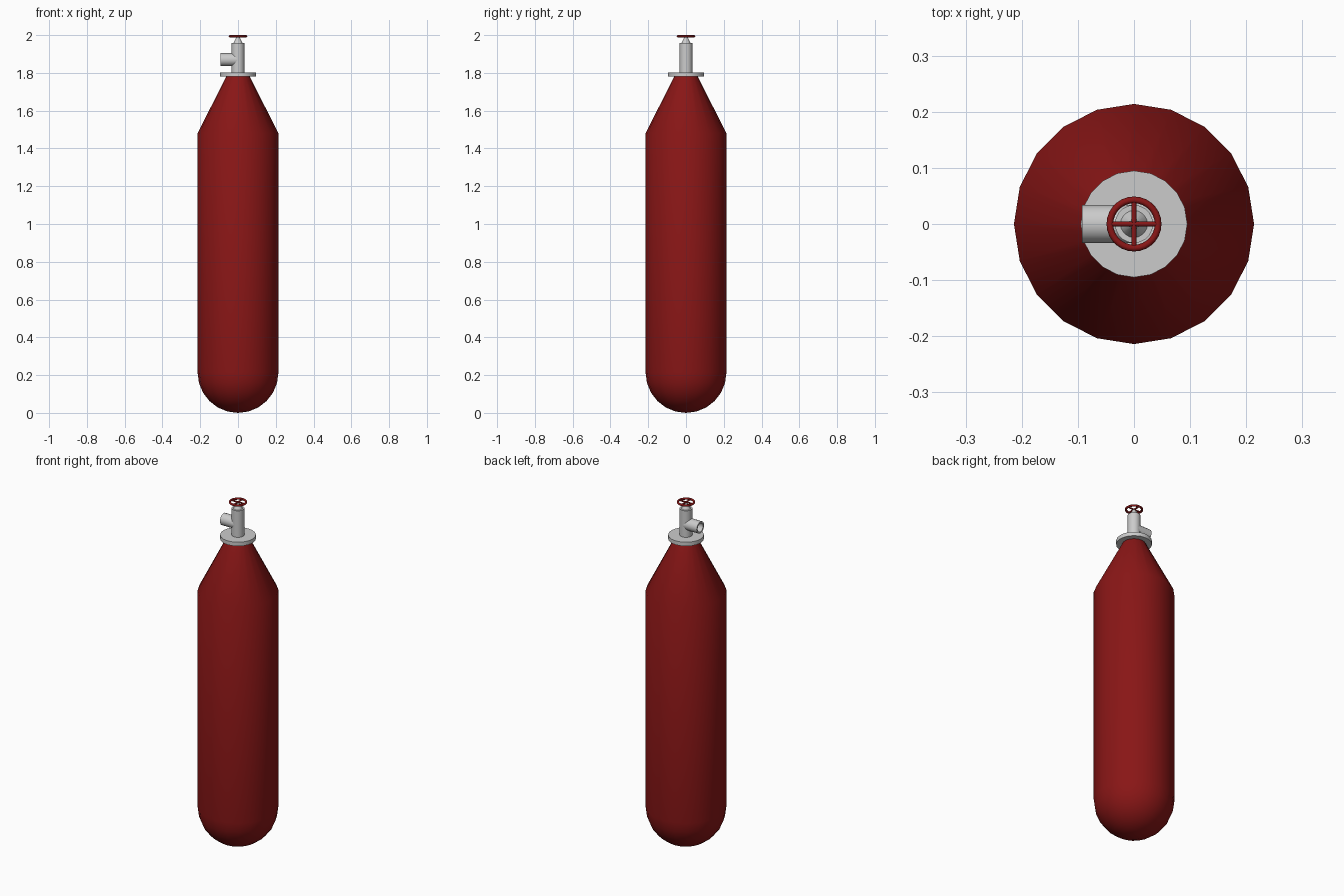
import bpy, bmesh, math
from mathutils import Matrix

if "Cube" in bpy.data.objects:
    bpy.data.objects.remove(bpy.data.objects["Cube"])


def material(name, rgb):
    m = bpy.data.materials.new(name)
    m.diffuse_color = (*rgb, 1)
    m.use_nodes = True
    m.node_tree.nodes["Principled BSDF"].inputs["Base Color"].default_value = m.diffuse_color
    return m


red = material("red_paint", (0.25, 0.008, 0.008))


def finish(obj, name, mat=None, angle=30):
    obj.name = name
    if mat:
        obj.data.materials.append(mat)
    bpy.ops.object.select_all(action='DESELECT')
    obj.select_set(True)
    bpy.context.view_layer.objects.active = obj
    bpy.ops.object.shade_smooth_by_angle(angle=math.radians(angle))
    return obj


def lathe(name, profile, sides, mat=None, matrix=Matrix()):
    """Spin a (radius, height) profile around z; radius 0 makes a pole."""
    bm = bmesh.new()
    rings = []
    for r, z in profile:
        if r == 0:
            rings.append([bm.verts.new((0, 0, z))] * sides)
        else:
            rings.append([bm.verts.new((r * math.cos(2 * math.pi * i / sides),
                                        r * math.sin(2 * math.pi * i / sides), z))
                          for i in range(sides)])
    for a, b in zip(rings, rings[1:]):
        for i in range(sides):
            j = (i + 1) % sides
            bm.faces.new(list(dict.fromkeys((a[i], a[j], b[j], b[i]))))
    bmesh.ops.transform(bm, matrix=matrix, verts=bm.verts)
    bmesh.ops.recalc_face_normals(bm, faces=bm.faces)
    me = bpy.data.meshes.new(name)
    bm.to_mesh(me)
    bm.free()
    obj = bpy.data.objects.new(name, me)
    bpy.context.collection.objects.link(obj)
    return finish(obj, name, mat)


# Tank: round bottom, straight wall, tapered shoulder
R = 0.214
dome = [(R * math.sin(t), R * (1 - math.cos(t)))
        for t in (math.pi / 2 * i / 6 for i in range(1, 7))]
lathe("tank_body", [(0, 0)] + dome + [(R, 1.48), (0.06, 1.785), (0, 1.785)], 20, red)

# Neck flange
lathe("neck_flange", [(0, 1.78), (0.095, 1.78), (0.095, 1.803), (0, 1.803)], 20)

# Valve stem with tapered spindle
lathe("valve_stem", [(0, 1.80), (0.034, 1.80), (0.034, 1.958), (0.024, 1.958),
                     (0.008, 1.99), (0, 1.99)], 20)

# Hollow side outlet pointing to -x
lathe("side_outlet", [(0, 0), (0.034, 0), (0.034, 0.093), (0.025, 0.093),
                      (0.025, 0.04), (0, 0.04)], 20, None,
      Matrix.Translation((0, 0, 1.87)) @ Matrix.Rotation(-math.pi / 2, 4, 'Y'))

# Handwheel rim and crossed spokes
WZ = 1.994
bpy.ops.mesh.primitive_torus_add(major_radius=0.043, minor_radius=0.006,
                                 major_segments=28, minor_segments=10,
                                 location=(0, 0, WZ))
finish(bpy.context.object, "handwheel_rim", red, 50)
for name, rot in (("spoke_x", (0, math.pi / 2, 0)), ("spoke_y", (math.pi / 2, 0, 0))):
    bpy.ops.mesh.primitive_cylinder_add(vertices=10, radius=0.0045, depth=0.084,
                                        location=(0, 0, WZ), rotation=rot)
    finish(bpy.context.object, "handwheel_" + name, red, 50)
